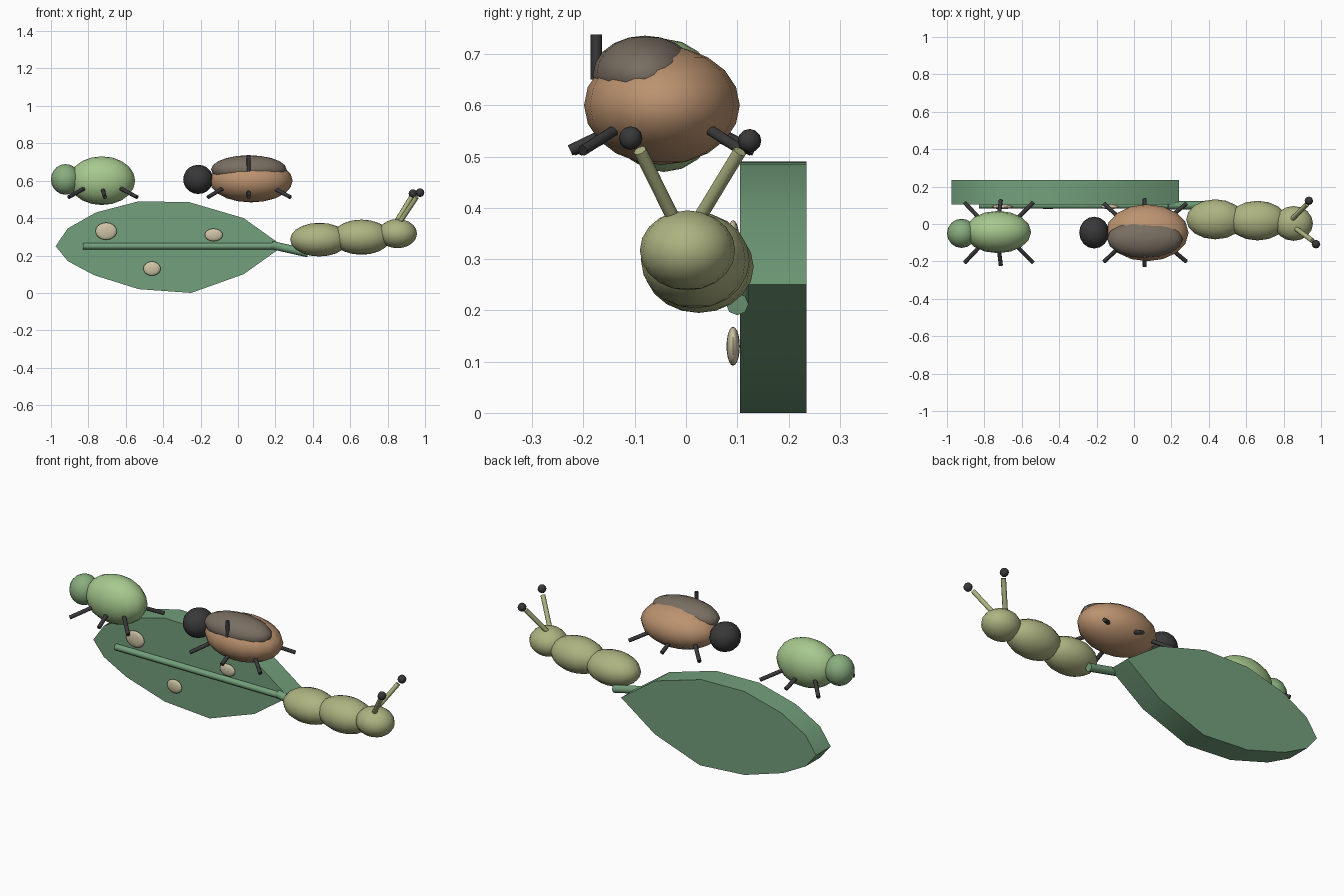
import bpy, bmesh, math
from mathutils import Vector

if "Cube" in bpy.data.objects:
    bpy.data.objects.remove(bpy.data.objects["Cube"])


def material(name, r, g, b):
    m = bpy.data.materials.new(name)
    m.diffuse_color = (r, g, b, 1)
    m.use_nodes = True
    m.node_tree.nodes["Principled BSDF"].inputs["Base Color"].default_value = m.diffuse_color
    return m


LEAF = material("leaf_green", 0.17, 0.35, 0.20)
APHID = material("light_green", 0.38, 0.58, 0.27)
APHID_HEAD = material("mid_green", 0.25, 0.42, 0.21)
BROWN = material("brown", 0.50, 0.29, 0.16)
SHELL = material("grey_brown", 0.19, 0.155, 0.12)
DARK = material("dark", 0.04, 0.04, 0.04)
OLIVE = material("olive", 0.42, 0.45, 0.22)
CREAM = material("cream", 0.62, 0.55, 0.38)


def finish(ob, name, mat, angle=40):
    ob.name = name
    ob.data.materials.append(mat)
    bpy.ops.object.shade_smooth_by_angle(angle=math.radians(angle))
    return ob


def ball(name, loc, radii, mat, seg=16, rings=10):
    bpy.ops.mesh.primitive_uv_sphere_add(segments=seg, ring_count=rings, radius=1, location=loc)
    ob = bpy.context.object
    ob.scale = radii
    bpy.ops.object.transform_apply(location=False, rotation=False, scale=True)
    return finish(ob, name, mat, 60)


def rod(name, a, b, r, mat, sides=8):
    a, b = Vector(a), Vector(b)
    bpy.ops.mesh.primitive_cylinder_add(vertices=sides, radius=r, depth=(b - a).length,
                                        location=(a + b) / 2)
    ob = bpy.context.object
    ob.rotation_euler = (b - a).to_track_quat('Z', 'Y').to_euler()
    return finish(ob, name, mat, 60)


def legs(name, cy, inner, outer, hip, foot, mat):
    # three legs on each side, mirrored about y = cy
    for i in range(3):
        for side, s in (("front", -1), ("back", 1)):
            rod(f"{name}_{side}_leg_{i + 1}", (hip[i], cy + s * inner, 0.56),
                (foot[i], cy + s * outer[i], 0.512), 0.011, mat)


# leaf blade: outline extruded in depth
outline = [(-0.975, 0.25), (-0.91, 0.345), (-0.76, 0.43), (-0.53, 0.49), (-0.26, 0.485),
           (0.03, 0.40), (0.24, 0.25), (0.03, 0.10), (-0.25, 0.0), (-0.53, 0.02),
           (-0.77, 0.095), (-0.91, 0.17)]
bm = bmesh.new()
face = bm.faces.new([bm.verts.new((x, 0.105, z)) for x, z in outline])
geo = bmesh.ops.extrude_face_region(bm, geom=[face])["geom"]
bmesh.ops.translate(bm, vec=(0, 0.13, 0), verts=[v for v in geo if isinstance(v, bmesh.types.BMVert)])
bmesh.ops.recalc_face_normals(bm, faces=bm.faces)
mesh = bpy.data.meshes.new("leaf")
bm.to_mesh(mesh)
bm.free()
leaf = bpy.data.objects.new("leaf", mesh)
bpy.context.collection.objects.link(leaf)
bpy.ops.object.select_all(action='DESELECT')
leaf.select_set(True)
bpy.context.view_layer.objects.active = leaf
finish(leaf, "leaf", LEAF)

# midrib and stalk
rod("leaf_midrib", (-0.83, 0.1, 0.25), (0.20, 0.1, 0.25), 0.018, LEAF)
rod("leaf_stalk", (0.18, 0.1, 0.256), (0.375, 0.1, 0.212), 0.022, LEAF)

# eggs on the leaf
for i, (x, z, rx, rz) in enumerate([(-0.705, 0.33, 0.057, 0.046), (-0.13, 0.31, 0.048, 0.034),
                                    (-0.46, 0.13, 0.046, 0.038)]):
    ball(f"egg_{i + 1}", (x, 0.092, z), (rx, 0.013, rz), CREAM)

# green bug
ball("green_bug_body", (-0.728, -0.043, 0.60), (0.178, 0.113, 0.13), APHID)
ball("green_bug_head", (-0.922, -0.05, 0.607), (0.078, 0.078, 0.082), APHID_HEAD)
legs("green_bug", -0.046, 0.07, (0.16, 0.175, 0.16),
     (-0.82, -0.725, -0.63), (-0.905, -0.712, -0.54), DARK)

# brown beetle
ball("beetle_body", (0.07, -0.047, 0.60), (0.222, 0.152, 0.116), BROWN)
ball("beetle_shell", (0.058, -0.08, 0.66), (0.202, 0.102, 0.076), SHELL)
ball("beetle_head", (-0.213, -0.046, 0.607), (0.08, 0.085, 0.078), DARK)
rod("beetle_shell_seam", (0.057, -0.175, 0.65), (0.057, -0.175, 0.738), 0.011, DARK)
legs("beetle", -0.046, 0.08, (0.155, 0.18, 0.155),
     (-0.08, 0.057, 0.19), (-0.16, 0.057, 0.28), DARK)

# caterpillar
ball("caterpillar_tail", (0.435, 0.025, 0.285), (0.156, 0.107, 0.09), OLIVE)
ball("caterpillar_middle", (0.66, 0.018, 0.298), (0.158, 0.106, 0.094), OLIVE)
ball("caterpillar_head", (0.853, 0.003, 0.317), (0.104, 0.093, 0.078), OLIVE)

# antennae with tips
for side, base, end, tip in [("front", (0.86, -0.02, 0.37), (0.955, 0, 0.512), (0.973, -0.108, 0.536)),
                             ("back", (0.84, 0.02, 0.37), (0.925, 0, 0.51), (0.935, 0.124, 0.531))]:
    y = -0.09 if side == "front" else 0.105
    rod(f"antenna_{side}", base, (end[0], y, end[2]), 0.013, OLIVE)
    ball(f"antenna_tip_{side}", tip, (0.023, 0.023, 0.023), DARK, 8, 6)
